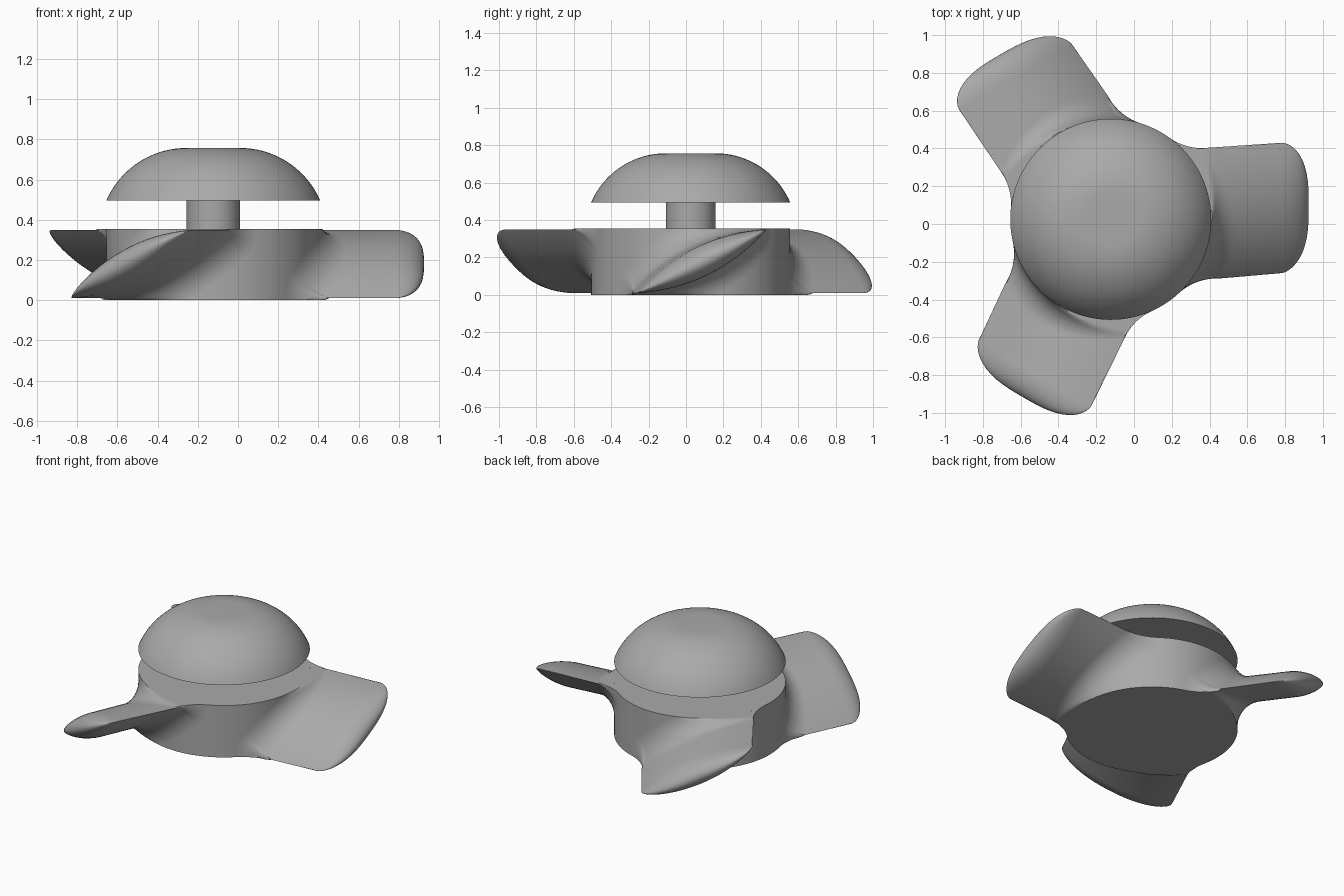
import bpy, bmesh, math
from mathutils import Vector, Matrix

cube = bpy.data.objects.get("Cube")
if cube:
    bpy.data.objects.remove(cube)

CENTRE = Vector((-0.123, 0.025, 0))
HUB_R, HUB_H = 0.532, 0.355
STEM_R, DOME_Z, TOP_Z = 0.133, 0.495, 0.757

grey = bpy.data.materials.new("plain_grey")
grey.use_nodes = True
COLOUR = (0.4, 0.4, 0.4, 1)
grey.diffuse_color = COLOUR
grey.node_tree.nodes["Principled BSDF"].inputs["Base Color"].default_value = COLOUR


def finish(name, bm, angle=0):
    """Turn a bmesh into a smooth-shaded object around the rotor axis."""
    bmesh.ops.remove_doubles(bm, verts=bm.verts, dist=1e-5)
    bmesh.ops.recalc_face_normals(bm, faces=bm.faces)
    bm.transform(Matrix.Translation(CENTRE) @ Matrix.Rotation(angle, 4, "Z"))
    mesh = bpy.data.meshes.new(name)
    bm.to_mesh(mesh)
    bm.free()
    mesh.materials.append(grey)
    obj = bpy.data.objects.new(name, mesh)
    bpy.context.collection.objects.link(obj)
    bpy.ops.object.select_all(action="DESELECT")
    obj.select_set(True)
    bpy.context.view_layer.objects.active = obj
    bpy.ops.object.shade_smooth_by_angle(angle=math.radians(35))
    return obj


def bridge(bm, loops):
    """Skin closed loops of points."""
    rings = [[bm.verts.new(p) for p in loop] for loop in loops]
    for a, b in zip(rings, rings[1:]):
        for i in range(len(a)):
            j = (i + 1) % len(a)
            bm.faces.new((a[i], a[j], b[j], b[i]))
    return rings


def lathe(name, profile, sides=128):
    bm = bmesh.new()
    turns = [math.tau * i / sides for i in range(sides)]
    rings = bridge(bm, [[(r * math.cos(a), r * math.sin(a), z) for a in turns]
                        for r, z in profile])
    bm.faces.new(rings[0])
    bm.faces.new(rings[-1])
    return finish(name, bm)


# Hub, stem and domed cap
lathe("hub", [(HUB_R, 0), (HUB_R, HUB_H)])
lathe("stem", [(STEM_R, HUB_H - 0.02), (STEM_R, DOME_Z + 0.02)], 64)
run, rise = HUB_R - STEM_R, TOP_Z - DOME_Z
arc_r = (run ** 2 + rise ** 2) / (2 * rise)
sweep = math.asin(run / arc_r)
dome = []
for i in range(25):
    a = sweep * (1 - i / 24)
    dome.append((STEM_R + arc_r * math.sin(a), TOP_Z - arc_r * (1 - math.cos(a))))
lathe("dome_cap", dome)

# Blade: lens section on a tilted chord
HALF_T, HALF_Z, MID_Z, SAG = 0.345, 0.17, 0.18, 0.08
HALF = math.hypot(HALF_T, HALF_Z)
ALONG = Vector((0, HALF_T, HALF_Z)) / HALF
ACROSS = Vector((0, -HALF_Z, HALF_T)) / HALF
TIP_START, TIP_LEN = 0.905, 0.143
EDGE_ANGLE = math.atan(2 * SAG / HALF)


def section():
    """Yield (s, side, normal) round the lens, fanning the normal at both edges."""
    out = []
    for side in (1, -1):
        for i in range(25):
            s = -side * math.cos(math.pi * i / 24)
            tilt = math.atan(2 * SAG * s / HALF)
            out.append((s, side, (ACROSS * side * math.cos(tilt) + ALONG * math.sin(tilt))))
        first = math.pi / 2 - EDGE_ANGLE
        for i in range(1, 12):
            a = first * (1 - i / 6)
            out.append((side, side, ALONG * side * math.cos(a) + ACROSS * side * math.sin(a)))
    return out


def lens_point(s, side, x, thickness=1):
    p = ALONG * s * HALF + ACROSS * side * SAG * (1 - s * s) * thickness
    return p + Vector((x, 0.06 + 0.08 * (x - TIP_START), MID_Z))


def fillet_point(s, side, normal, u):
    """Rolling-ball blend from the hub wall (u=0) to the blade surface (u=1)."""
    f = 0.1 + 0.2 * normal.y ** 2
    ball = lens_point(s, side, 0.55) + normal * f
    ball.x = math.sqrt((HUB_R + f) ** 2 - ball.y ** 2)
    to_hub = -Vector((ball.x, ball.y, 0)).normalized()
    p = ball + to_hub.slerp(-normal, u) * f
    p.z = min(max(p.z, 0), HUB_H)
    return p


def make_blade(name, angle):
    bm = bmesh.new()
    pts = section()
    loops = [[fillet_point(s, d, n, k / 12) for s, d, n in pts] for k in range(13)]
    for k in range(11):
        a = math.pi / 2 * k / 10
        loop = []
        for s, d, n in pts:
            reach = TIP_LEN * max(0, 1 - abs(s) ** 3) ** 0.6
            loop.append(lens_point(s, d, TIP_START + reach * math.sin(a), math.cos(a)))
        loops.append(loop)
    bridge(bm, loops)
    finish(name, bm, angle)


for i, name in enumerate(("left_blade", "back_right_blade", "front_right_blade")):
    make_blade(name, math.tau * i / 3)
